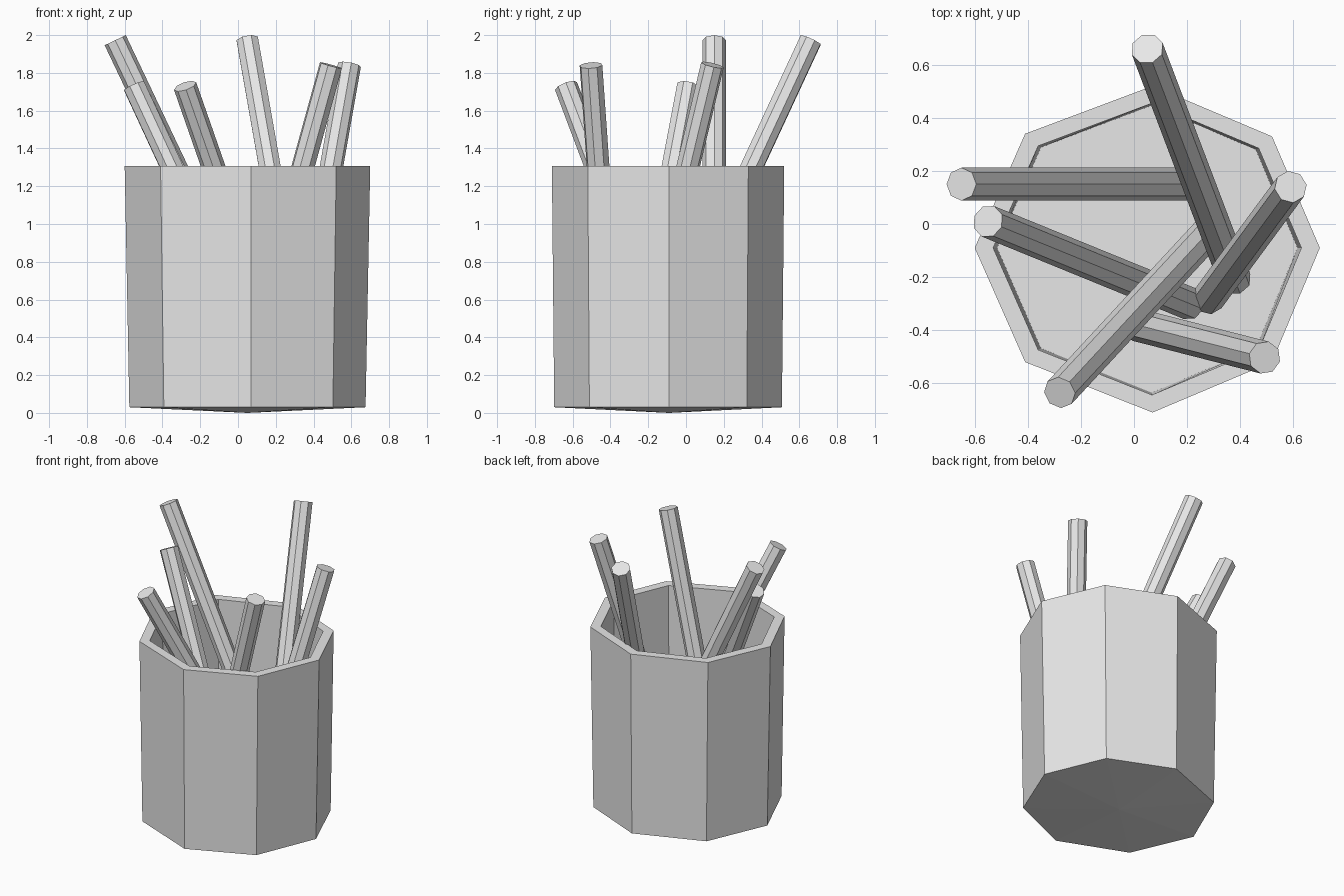
import bpy
import bmesh
from mathutils import Vector

cube = bpy.data.objects.get("Cube")
if cube:
    bpy.data.objects.remove(cube, do_unlink=True)

# One plain grey for everything
grey = bpy.data.materials.new("light_grey")
grey.use_nodes = True
grey.diffuse_color = (0.8, 0.8, 0.8, 1)
grey.node_tree.nodes["Principled BSDF"].inputs["Base Color"].default_value = (0.8, 0.8, 0.8, 1)


def finish(name, bm):
    bmesh.ops.recalc_face_normals(bm, faces=bm.faces[:])
    mesh = bpy.data.meshes.new(name)
    bm.to_mesh(mesh)
    bm.free()
    mesh.materials.append(grey)
    obj = bpy.data.objects.new(name, mesh)
    bpy.context.collection.objects.link(obj)
    return obj


# Cup: a slightly uneven octagon lofted up the outside, over the rim and down the inside
CENTRE = Vector((0.05, -0.09))
OUTLINE = [(0.70, -0.09), (0.52, 0.33), (0.07, 0.52), (-0.41, 0.34),
           (-0.60, -0.09), (-0.41, -0.52), (0.07, -0.71), (0.52, -0.52)]
# (x scale, y scale, height)
RINGS = [(0.962, 0.98, 0.03), (1, 1, 1.307), (0.893, 0.893, 1.307), (0.87, 0.88, 0.06)]


def build_cup():
    bm = bmesh.new()
    loops = []
    for sx, sy, z in RINGS:
        loops.append([bm.verts.new((CENTRE.x + (x - CENTRE.x) * sx,
                                    CENTRE.y + (y - CENTRE.y) * sy, z)) for x, y in OUTLINE])
    n = len(OUTLINE)
    for low, high in zip(loops, loops[1:]):
        for i in range(n):
            j = (i + 1) % n
            bm.faces.new((low[i], low[j], high[j], high[i]))
    # Inner floor, and a shallow point under the base
    bm.faces.new(loops[-1])
    tip = bm.verts.new((CENTRE.x, CENTRE.y, 0))
    for i in range(n):
        bm.faces.new((loops[0][(i + 1) % n], loops[0][i], tip))
    return finish("cup", bm)


def build_pencil(name, top, bottom, radius=0.062):
    top, bottom = Vector(top), Vector(bottom)
    axis = top - bottom
    bm = bmesh.new()
    bmesh.ops.create_cone(bm, cap_ends=True, segments=8, radius1=radius,
                          radius2=radius, depth=axis.length)
    obj = finish(name, bm)
    obj.location = (top + bottom) / 2
    obj.rotation_mode = 'QUATERNION'
    obj.rotation_quaternion = axis.to_track_quat('Z', 'Y')
    return obj


build_cup()

# Pencils leaning in the cup: centre of the upper end, centre of the lower end
PENCILS = {
    "pencil_back": ((0.05, 0.66, 1.973), (0.38, -0.21, 0.10)),
    "pencil_right_tall": ((-0.65, 0.15, 1.973), (0.24, 0.15, 0.10)),
    "pencil_right_short": ((-0.55, 0.01, 1.73), (0.21, -0.30, 0.09)),
    "pencil_front_right": ((-0.28, -0.635, 1.73), (0.29, -0.02, 0.10)),
    "pencil_left": ((0.59, 0.14, 1.842), (0.28, -0.28, 0.09)),
    "pencil_front_left": ((0.492, -0.503, 1.84), (0.01, -0.38, 0.09)),
}
for name, (top, bottom) in PENCILS.items():
    build_pencil(name, top, bottom)
